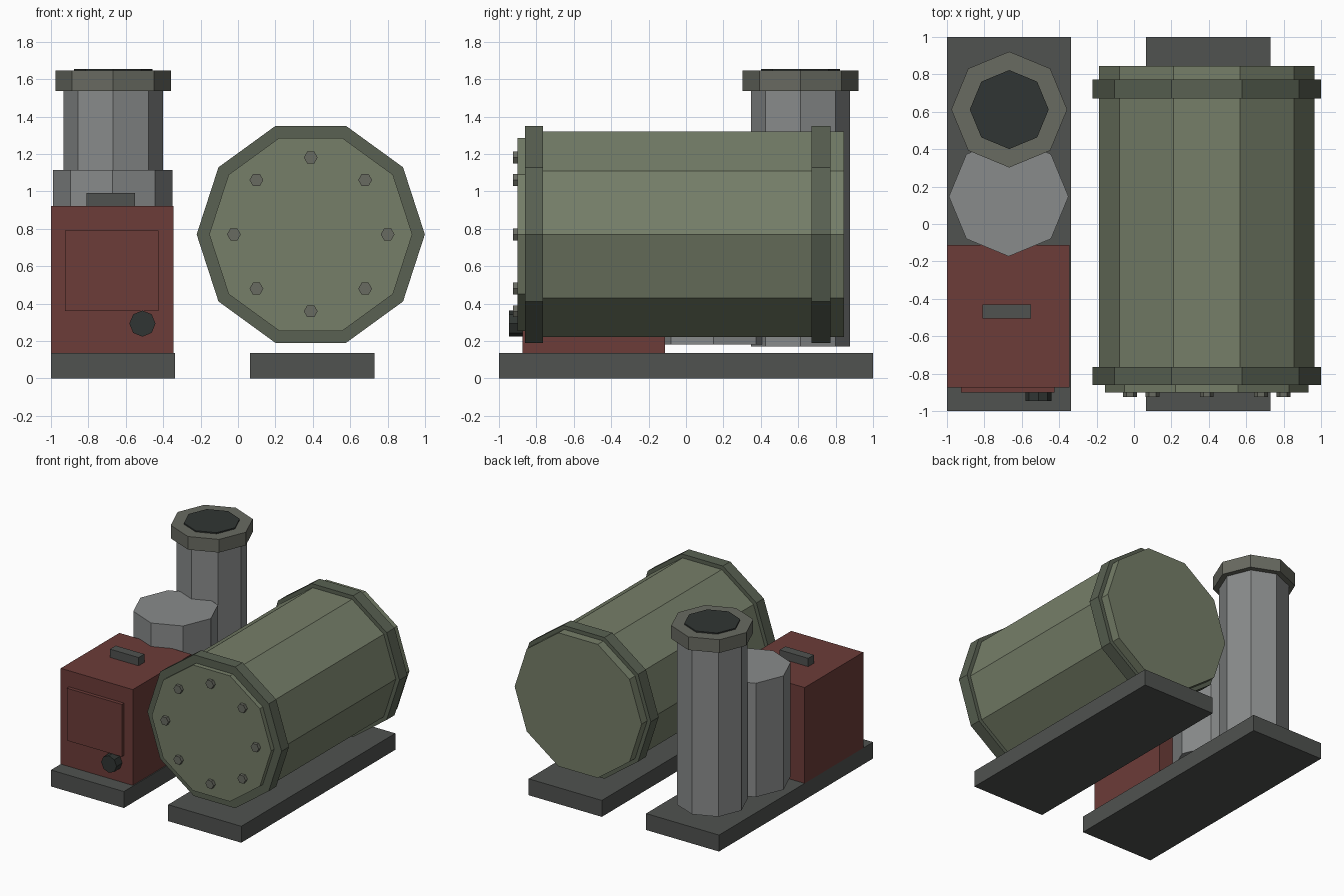
import bpy
import bmesh
from math import cos, sin, pi, radians
from mathutils import Vector

if "Cube" in bpy.data.objects:
    bpy.data.objects.remove(bpy.data.objects["Cube"])


def material(name, rgb):
    mat = bpy.data.materials.new(name)
    mat.diffuse_color = (*rgb, 1)
    mat.use_nodes = True
    mat.node_tree.nodes["Principled BSDF"].inputs["Base Color"].default_value = mat.diffuse_color
    return mat


OLIVE = material("olive", (0.18, 0.21, 0.14))
DARK_OLIVE = material("dark_olive", (0.10, 0.12, 0.085))
STEEL = material("steel", (0.25, 0.26, 0.26))
COLLAR = material("collar_grey", (0.14, 0.145, 0.12))
PAD = material("pad_grey", (0.08, 0.085, 0.08))
RED = material("red", (0.15, 0.045, 0.04))
BLACK = material("near_black", (0.03, 0.036, 0.033))


def extrude(name, points, offset, mat):
    """Closed solid from a flat outline swept along an offset."""
    bm = bmesh.new()
    face = bm.faces.new([bm.verts.new(p) for p in points])
    swept = bmesh.ops.extrude_face_region(bm, geom=[face], use_keep_orig=True)
    verts = [g for g in swept["geom"] if isinstance(g, bmesh.types.BMVert)]
    bmesh.ops.translate(bm, verts=verts, vec=Vector(offset))
    bmesh.ops.recalc_face_normals(bm, faces=bm.faces)
    mesh = bpy.data.meshes.new(name)
    bm.to_mesh(mesh)
    bm.free()
    mesh.materials.append(mat)
    obj = bpy.data.objects.new(name, mesh)
    bpy.context.collection.objects.link(obj)
    return obj


def box(name, x, y, z, mat):
    pts = [(x[0], y[0], z[0]), (x[1], y[0], z[0]), (x[1], y[1], z[0]), (x[0], y[1], z[0])]
    return extrude(name, pts, (0, 0, z[1] - z[0]), mat)


def prism(name, axis, centre, radius, sides, span, mat, turn=0):
    """Regular prism along y (centre is x, z) or along z (centre is x, y)."""
    a, b = centre
    pts = []
    for i in range(sides):
        t = turn + 2 * pi * i / sides
        u, v = a + radius * cos(t), b + radius * sin(t)
        pts.append((u, span[0], v) if axis == "y" else (u, v, span[0]))
    length = span[1] - span[0]
    return extrude(name, pts, (0, length, 0) if axis == "y" else (0, 0, length), mat)


# Two floor pads
box("left_pad", (-1, -0.337), (-1, 1), (0, 0.135), PAD)
box("right_pad", (0.065, 0.73), (-1, 1), (0, 0.135), PAD)

# Horizontal ten-sided tank with end cap and two flange bands
TANK = (0.389, 0.77)
prism("tank_body", "y", TANK, 0.577, 10, (-0.86, 0.845), OLIVE)
prism("tank_end_cap", "y", TANK, 0.543, 10, (-0.90, -0.85), OLIVE)
prism("front_flange", "y", TANK, 0.61, 10, (-0.861, -0.765), DARK_OLIVE)
prism("rear_flange", "y", TANK, 0.61, 10, (0.67, 0.772), DARK_OLIVE)

# Ring of hexagonal bolts on the end cap
for i in range(8):
    t = radians(45 * i)
    pos = (TANK[0] + 0.411 * cos(t), TANK[1] + 0.411 * sin(t))
    prism(f"cap_bolt_{i + 1}", "y", pos, 0.037, 6, (-0.926, -0.89), COLLAR)

# Red burner cabinet with door, knob and top handle
box("burner_cabinet", (-1, -0.345), (-0.873, -0.112), (0.135, 0.922), RED)
box("cabinet_door", (-0.925, -0.425), (-0.902, -0.86), (0.36, 0.79), RED)
prism("cabinet_knob", "y", (-0.511, 0.293), 0.07, 8, (-0.947, -0.87), BLACK)
box("cabinet_handle", (-0.81, -0.55), (-0.505, -0.43), (0.915, 0.99), PAD)

# Short drum and tall chimney stack behind the cabinet
prism("short_drum", "z", (-0.67, 0.147), 0.32, 8, (0.18, 1.115), STEEL)
STACK = (-0.667, 0.612)
prism("chimney_stack", "z", STACK, 0.265, 8, (0.17, 1.56), STEEL)
prism("chimney_collar", "z", STACK, 0.31, 8, (1.537, 1.645), COLLAR)
prism("chimney_mouth", "z", STACK, 0.211, 8, (1.6, 1.655), BLACK)
